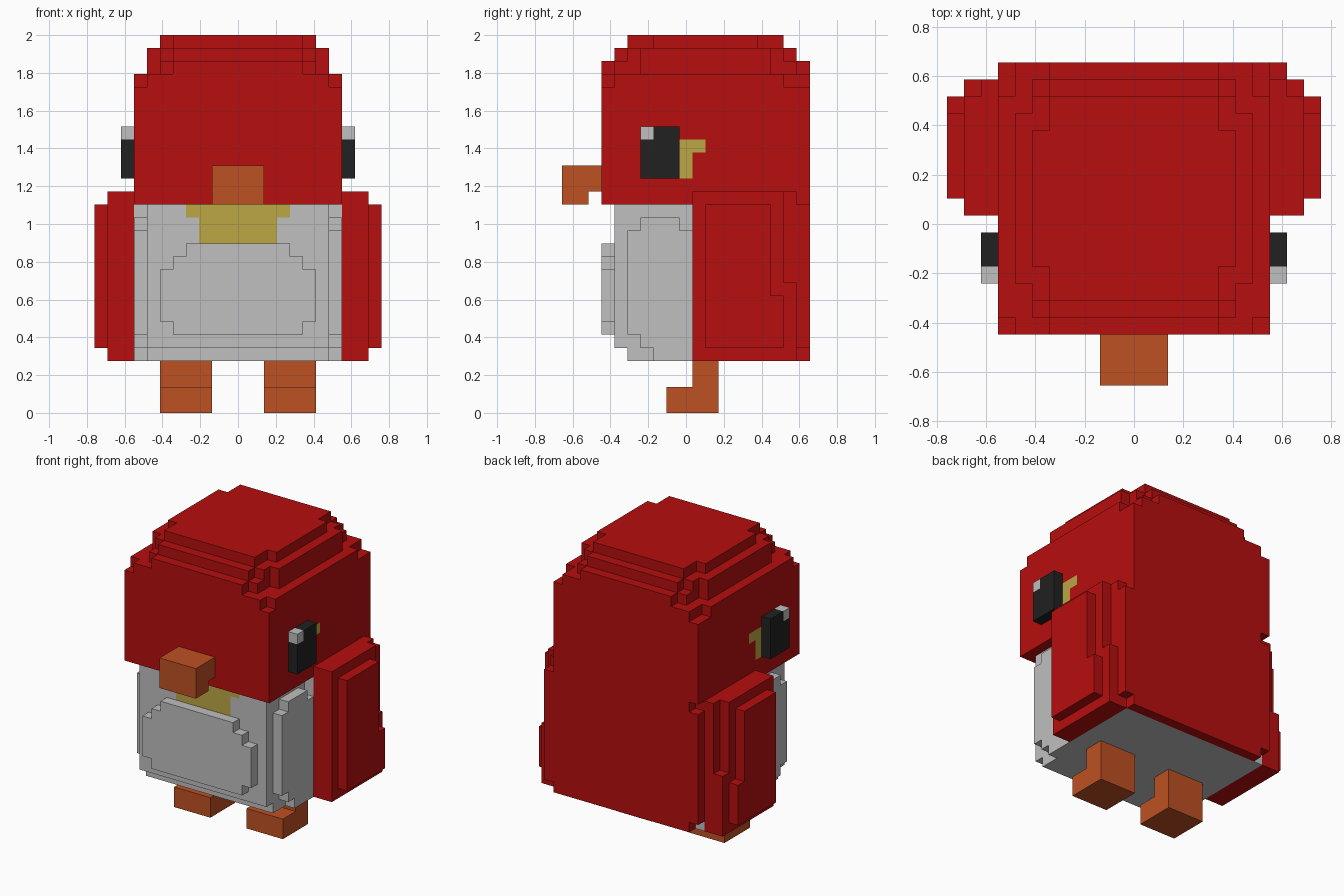
import bpy, bmesh

old = bpy.data.objects.get("Cube")
if old:
    bpy.data.objects.remove(old, do_unlink=True)

U = 2 / 29          # block size
Y_OFF = 9.5         # block rows are counted from the beak tip backwards


def make_mat(name, rgb):
    m = bpy.data.materials.new(name)
    m.use_nodes = True
    m.diffuse_color = (*rgb, 1)
    m.node_tree.nodes["Principled BSDF"].inputs["Base Color"].default_value = (*rgb, 1)
    return m


RED = make_mat("red", (0.474, 0.0044, 0.0044))
WHITE = make_mat("light grey", (0.523, 0.523, 0.523))
ORANGE = make_mat("orange", (0.515, 0.082, 0.016))
YELLOW = make_mat("yellow", (0.503, 0.385, 0.06))
BLACK = make_mat("black", (0.015, 0.015, 0.015))

# Outward direction and the four corners of each block face
FACES = [((1, 0, 0), [(1, 0, 0), (1, 1, 0), (1, 1, 1), (1, 0, 1)]),
         ((-1, 0, 0), [(0, 0, 0), (0, 0, 1), (0, 1, 1), (0, 1, 0)]),
         ((0, 1, 0), [(0, 1, 0), (0, 1, 1), (1, 1, 1), (1, 1, 0)]),
         ((0, -1, 0), [(0, 0, 0), (1, 0, 0), (1, 0, 1), (0, 0, 1)]),
         ((0, 0, 1), [(0, 0, 1), (1, 0, 1), (1, 1, 1), (0, 1, 1)]),
         ((0, 0, -1), [(0, 0, 0), (0, 1, 0), (1, 1, 0), (1, 0, 0)])]


def cells_of(box):
    x0, x1, y0, y1, z0, z1 = box
    return [(x, y, z) for x in range(x0, x1) for y in range(y0, y1) for z in range(z0, z1)]


def blocks(name, mats, boxes, cuts=(), paint=(), mirror=False):
    """Fuse boxes of blocks into one clean shell; paint boxes use the second material."""
    cells = {c: 0 for b in boxes for c in cells_of(b)}
    for b in cuts:
        for c in cells_of(b):
            cells.pop(c, None)
    for b in paint:
        for c in cells_of(b):
            if c in cells:
                cells[c] = 1
    if mirror:
        cells = {(-1 - x, y, z): m for (x, y, z), m in cells.items()}
    bm = bmesh.new()
    verts = {}
    for (x, y, z), m in cells.items():
        for (dx, dy, dz), corners in FACES:
            if (x + dx, y + dy, z + dz) in cells:
                continue
            loop = []
            for a, b, c in corners:
                k = (x + a, y + b, z + c)
                if k not in verts:
                    verts[k] = bm.verts.new((k[0] * U, (k[1] - Y_OFF) * U, k[2] * U))
                loop.append(verts[k])
            bm.faces.new(loop).material_index = m
    bmesh.ops.dissolve_limit(bm, angle_limit=0.01, verts=bm.verts[:], edges=bm.edges[:],
                             delimit={'MATERIAL'})
    me = bpy.data.meshes.new(name)
    bm.to_mesh(me)
    bm.free()
    for m in mats:
        me.materials.append(m)
    ob = bpy.data.objects.new(name, me)
    bpy.context.collection.objects.link(ob)
    return ob


def sym(x, y0, y1, z0, z1):
    return (-x, x, y0, y1, z0, z1)


# Head with stepped crown and yellow marks behind the eyes
blocks("head", [RED, YELLOW],
       [sym(8, 3, 19, 16, 25),
        sym(7, 3, 19, 25, 26), sym(8, 4, 17, 25, 26),
        sym(5, 3, 19, 26, 27), sym(6, 4, 18, 26, 27), sym(7, 6, 16, 26, 28),
        sym(5, 4, 18, 27, 28), sym(6, 5, 17, 27, 28),
        sym(5, 5, 17, 28, 29), sym(6, 7, 15, 28, 29)],
       cuts=[(-8, -7, 18, 19, 16, 17)],
       paint=[b for x in (-8, 7) for b in ((x, x + 1, 9, 11, 20, 21), (x, x + 1, 9, 10, 18, 20))])

# Body with stepped corners and yellow throat
blocks("body", [WHITE, YELLOW],
       [sym(7, 4, 18, 5, 16), sym(7, 5, 18, 4, 5),
        sym(8, 7, 18, 4, 5), sym(8, 6, 18, 5, 6), sym(8, 5, 18, 6, 14),
        sym(8, 6, 9, 14, 15), sym(8, 10, 18, 14, 16)],
       paint=[sym(4, 4, 5, 15, 16), sym(3, 4, 5, 13, 15)])

# Raised belly patch
blocks("belly", [WHITE],
       [sym(5, 3, 4, 6, 12), sym(6, 3, 4, 7, 11), sym(4, 3, 4, 12, 13)])

# Red back panel, one block wider on one side
blocks("back_panel", [RED],
       [sym(8, 18, 19, 4, 16), (8, 9, 18, 19, 5, 16)],
       cuts=[(-8, -7, 18, 19, 4, 5)])

# Beak with hooked tip
blocks("beak", [ORANGE], [sym(2, 0, 2, 16, 19), sym(2, 2, 3, 17, 19)])

# Paired parts
for side, flip in (("left", False), ("right", True)):
    blocks(side + "_wing", [RED],
           [(8, 9, 10, 18, 4, 17),
            (9, 10, 10, 17, 4, 17), (9, 10, 10, 18, 4, 10),
            (10, 11, 11, 16, 5, 16), (10, 11, 11, 17, 5, 9)], mirror=flip)
    blocks(side + "_eye", [BLACK, WHITE], [(8, 9, 6, 9, 18, 22)],
           paint=[(8, 9, 6, 7, 21, 22)], mirror=flip)
    blocks(side + "_foot", [ORANGE],
           [(2, 6, 8, 12, 0, 2), (2, 6, 10, 12, 2, 4)], mirror=flip)
